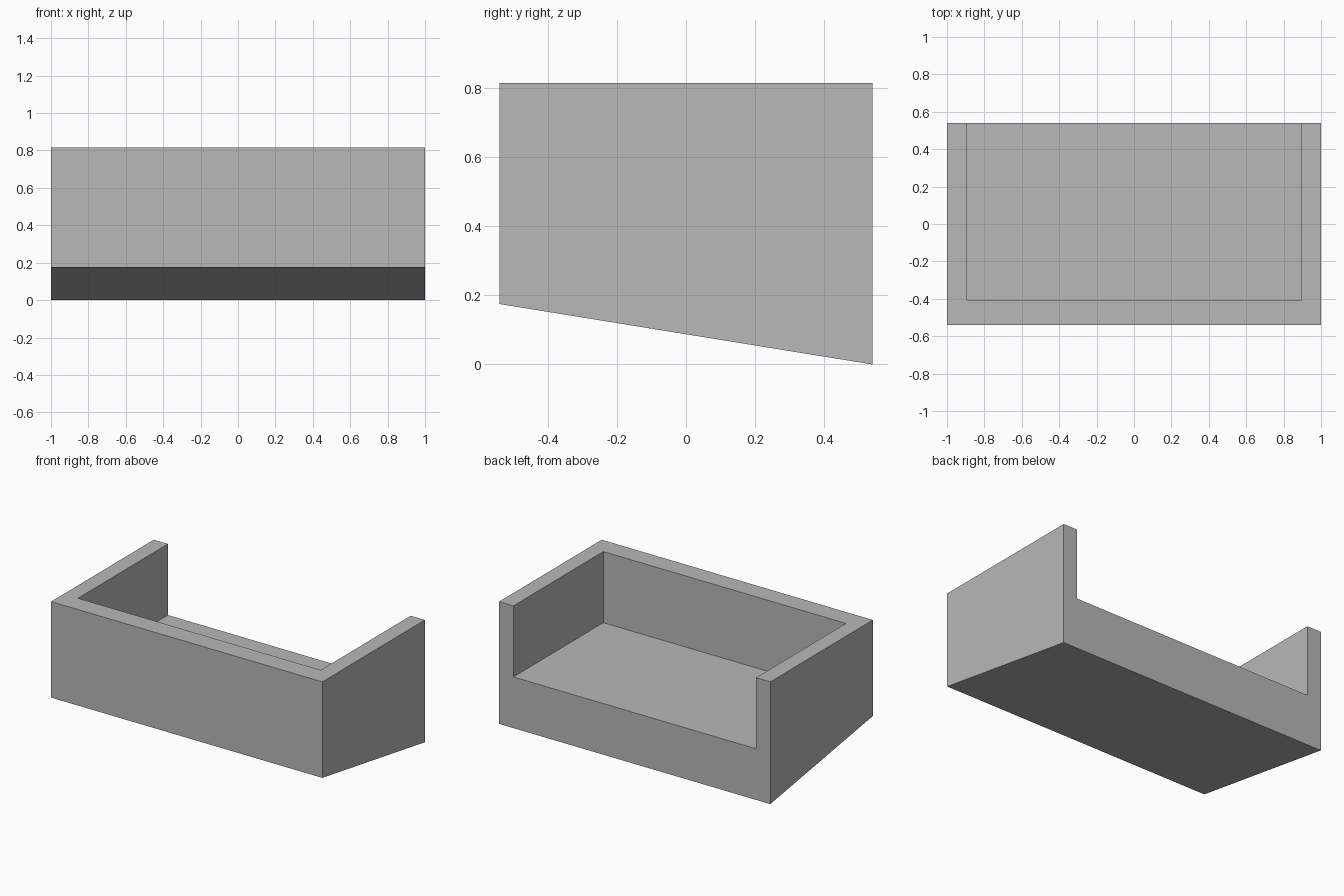
import bpy
import bmesh

default_cube = bpy.data.objects.get("Cube")
if default_cube:
    bpy.data.objects.remove(default_cube, do_unlink=True)

HALF_WIDTH, HALF_DEPTH, HEIGHT = 1.0, 0.54, 0.815
FRONT_LIFT = 0.175      # underside slopes up towards the front
SIDE_WALL, FRONT_WALL = 0.105, 0.133
FLOOR = 0.341

grey = bpy.data.materials.new("plain_grey")
grey.use_nodes = True
colour = (0.48, 0.48, 0.48, 1.0)
grey.diffuse_color = colour
grey.node_tree.nodes["Principled BSDF"].inputs["Base Color"].default_value = colour


def side_prism(name, profile, half_width):
    """Extrude a (y, z) side profile across the width."""
    bm = bmesh.new()
    face = bm.faces.new([bm.verts.new((-half_width, y, z)) for y, z in profile])
    extruded = bmesh.ops.extrude_face_region(bm, geom=[face])["geom"]
    moved = [v for v in extruded if isinstance(v, bmesh.types.BMVert)]
    bmesh.ops.translate(bm, verts=moved, vec=(2 * half_width, 0, 0))
    bmesh.ops.recalc_face_normals(bm, faces=bm.faces)
    mesh = bpy.data.meshes.new(name)
    bm.to_mesh(mesh)
    bm.free()
    mesh.materials.append(grey)
    obj = bpy.data.objects.new(name, mesh)
    bpy.context.collection.objects.link(obj)
    return obj


# Solid body with a sloping underside
tray = side_prism("open_back_tray", [
    (-HALF_DEPTH, FRONT_LIFT), (HALF_DEPTH, 0),
    (HALF_DEPTH, HEIGHT), (-HALF_DEPTH, HEIGHT)], HALF_WIDTH)

# Recess open at the top and the back
inner_front = -HALF_DEPTH + FRONT_WALL
recess = side_prism("recess_cutter", [
    (inner_front, FLOOR), (1, FLOOR), (1, 1), (inner_front, 1)],
    HALF_WIDTH - SIDE_WALL)
recess.hide_render = True

cut = tray.modifiers.new("recess", "BOOLEAN")
cut.operation = "DIFFERENCE"
cut.solver = "EXACT"
cut.object = recess
bpy.context.view_layer.objects.active = tray
bpy.ops.object.modifier_apply(modifier=cut.name)
bpy.data.objects.remove(recess, do_unlink=True)
